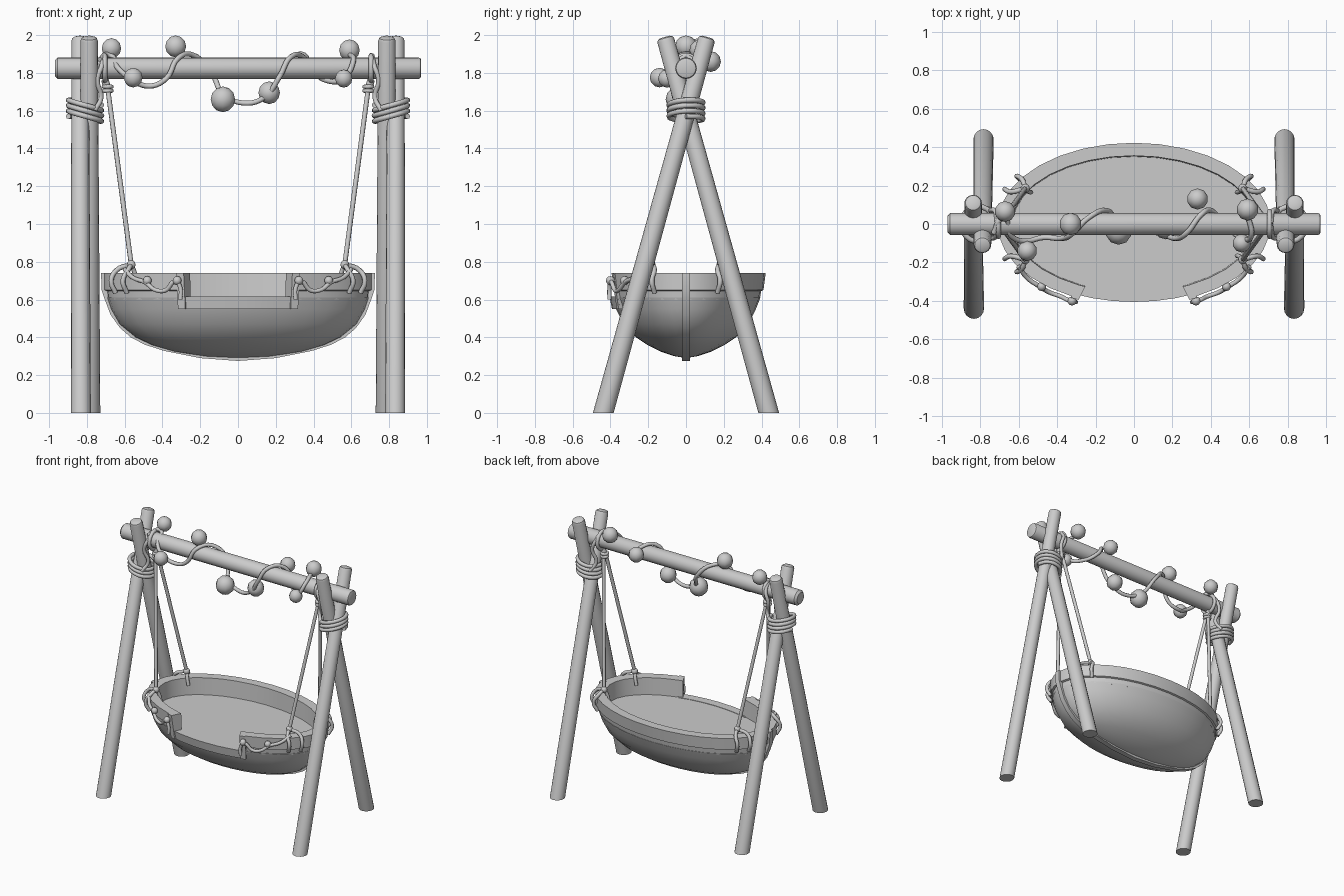
import bpy, bmesh
from math import sin, cos, pi, radians
from mathutils import Vector

if "Cube" in bpy.data.objects:
    bpy.data.objects.remove(bpy.data.objects["Cube"])


def finish(name, bm, angle=35):
    bmesh.ops.recalc_face_normals(bm, faces=bm.faces)
    me = bpy.data.meshes.new(name)
    bm.to_mesh(me)
    bm.free()
    ob = bpy.data.objects.new(name, me)
    bpy.context.collection.objects.link(ob)
    bpy.ops.object.select_all(action='DESELECT')
    ob.select_set(True)
    bpy.context.view_layer.objects.active = ob
    bpy.ops.object.shade_smooth_by_angle(angle=radians(angle))
    return ob


def bridge(bm, rings, closed=True):
    for a, b in zip(rings, rings[1:]):
        n = len(a)
        for i in range(n if closed else n - 1):
            j = (i + 1) % n
            bm.faces.new((a[i], a[j], b[j], b[i]))


def log(name, p0, p1, r0, r1, bevel, both=False, n=16):
    """Tapered round log; the base is cut level with the ground unless both ends are bevelled."""
    p0, p1 = Vector(p0), Vector(p1)
    d = p1 - p0
    length = d.length
    d.normalize()
    q = d.to_track_quat('Z', 'Y')
    steps = [(0, r0 - bevel), (bevel, r0)] if both else [(0, r0)]
    steps += [(length - bevel, r1), (length - bevel * .3, r1 - bevel * .3), (length, r1 - bevel)]
    bm = bmesh.new()
    rings = [[bm.verts.new(p0 + q @ Vector((r * cos(2 * pi * i / n), r * sin(2 * pi * i / n), t)))
              for i in range(n)] for t, r in steps]
    if not both:
        for v in rings[0]:
            v.co -= d * (v.co.z / d.z)
    bridge(bm, rings)
    bm.faces.new(rings[0])
    bm.faces.new(rings[-1])
    return finish(name, bm)


def rope(name, pts, r, cyclic=False, res=5):
    cu = bpy.data.curves.new(name, 'CURVE')
    cu.dimensions = '3D'
    cu.bevel_depth, cu.bevel_resolution, cu.resolution_u = r, 2, res
    cu.use_fill_caps = True
    sp = cu.splines.new('BEZIER')
    sp.bezier_points.add(len(pts) - 1)
    for bp, p in zip(sp.bezier_points, pts):
        bp.co = p
        bp.handle_left_type = bp.handle_right_type = 'AUTO'
    sp.use_cyclic_u = cyclic
    ob = bpy.data.objects.new(name, cu)
    bpy.context.collection.objects.link(ob)
    return ob


def ball(name, p, r, n=10):
    bm = bmesh.new()
    bmesh.ops.create_uvsphere(bm, u_segments=n, v_segments=6, radius=r)
    bmesh.ops.translate(bm, verts=bm.verts, vec=p)
    return finish(name, bm, 60)


def sweep_rim(name, section, a0, a1, n):
    """Sweep a section of (rx, ry, z) points along an elliptical arc in degrees."""
    bm = bmesh.new()
    rings = []
    for i in range(n + 1):
        a = radians(a0 + (a1 - a0) * i / n)
        rings.append([bm.verts.new((rx * cos(a), ry * sin(a), z)) for rx, ry, z in section])
    bridge(bm, rings)
    bm.faces.new(rings[0])
    bm.faces.new(rings[-1])
    return finish(name, bm)


# A-frame poles and crossbar
for s in (-1, 1):
    log("front_pole", (s * .832, -.438, 0), (s * .836, .112, 1.99), .053, .046, .02)
    log("back_pole", (s * .782, .438, 0), (s * .788, -.112, 1.99), .053, .046, .02)
log("crossbar", (-.97, 0, 1.825), (.97, 0, 1.825), .057, .057, .015, both=True)

# Hull bowl
N = 32
bm = bmesh.new()
shape = [(.695, .395, .612), (.675, .37, .55), (.63, .33, .47), (.545, .265, .40),
         (.46, .205, .36), (.34, .135, .325), (.18, .06, .30)]
rings = [[bm.verts.new((rx * cos(2 * pi * i / N), ry * sin(2 * pi * i / N), z)) for i in range(N)]
         for rx, ry, z in shape]
bridge(bm, rings)
tip = bm.verts.new((0, 0, .29))
for i in range(N):
    bm.faces.new((rings[-1][i], rings[-1][(i + 1) % N], tip))
bm.faces.new(rings[0])   # floor inside the bowl
finish("hull_and_floor", bm)

# Raised rim with an entry gap at the front, lowered sill and posts
sweep_rim("rim", [(.71, .422, .74), (.71, .41, .65), (.695, .398, .645), (.69, .39, .6),
                  (.63, .35, .6), (.635, .355, .74)], -63, 243, 28)
sweep_rim("entry_sill", [(.705, .405, .615), (.69, .392, .55), (.63, .34, .55), (.63, .34, .615)],
          -117, -63, 6)
for a in (-66.5, -117):
    sweep_rim("entry_post", [(.722, .43, .74), (.70, .40, .55), (.63, .35, .55), (.635, .355, .74)],
              a, a + 3.5, 1)

# Keel strip running end to end under the hull
outer = [(.725, .74), (.722, .65), (.705, .60), (.675, .52), (.625, .45), (.565, .398),
         (.49, .36), (.39, .328), (.2, .29), (0, .275)]
bm = bmesh.new()
path = [(x, z) for x, z in outer] + [(-x, z) for x, z in outer[-2::-1]]
rings = []
for x, z in path:
    k = Vector((-x * .055, 0, .05 * (1 - abs(x) / .74)))
    o = Vector((x, 0, z))
    rings.append([bm.verts.new(p + Vector((0, y, 0)))
                  for p, y in ((o, -.02), (o, .02), (o + k, .02), (o + k, -.02))])
bridge(bm, rings)
bm.faces.new(rings[0])
bm.faces.new(rings[-1])
finish("keel", bm)

for s in (-1, 1):
    # Rope lashing around the pole crossing
    pts = []
    for i in range(29):
        a = 2 * pi * i / 8
        pts.append((s * (.81 + .088 * cos(a)), .09 * sin(a), 1.55 + .1 * i / 28 + .02 * cos(a)))
    rope("pole_lashing", pts, .014, res=3)
    # Strands from the lashing over the crossbar
    for y in (-1, 1):
        rope("lashing_strand", [(s * .76, y * .08, 1.6), (s * .725, y * .05, 1.67),
                                (s * .745, y * .07, 1.76), (s * .72, y * .065, 1.84),
                                (s * .71, 0, 1.893)], .013)
    # Hanger loop around the crossbar and its knot
    rope("hanger_loop", [(s * .705, .066 * cos(i * pi / 4), 1.825 + .068 * sin(i * pi / 4))
                         for i in range(8)], .013, True, 3)
    rope("hanger_neck", [(s * .705, 0, 1.765), (s * .69, 0, 1.71)], .02)
    for dz in (0, .022):
        rope("hanger_knot", [(s * .69 + .021 * cos(i * pi / 3), .021 * sin(i * pi / 3), 1.705 + dz)
                             for i in range(6)], .011, True, 3)
    for y in (-1, 1):
        # Suspension rope, knot and splayed loops around the rim
        low = Vector((s * .565, y * .185, .785))
        rope("suspension_rope", [(s * .69, y * .012, 1.72), low], .013)
        ball("rope_knot", low, .024)
        for da in (-5, 5):
            a = radians(29 + da)
            loop = [(.70, .41, .758), (.735, .445, .70), (.71, .41, .635)]
            rope("rim_tie", [low] + [(s * rx * cos(a), y * ry * sin(a), z) for rx, ry, z in loop], .013)
        rope("inner_tie", [low, (s * .55, y * .17, .75), (s * .535, y * .165, .69)], .012)
    # Draped cord with knots along the front of the rim
    rope("rim_cord", [(s * .60, -.22, .76), (s * .555, -.28, .715), (s * .49, -.325, .69),
                      (s * .44, -.355, .652), (s * .385, -.375, .648), (s * .33, -.40, .695),
                      (s * .305, -.405, .66), (s * .305, -.405, .60)], .012)
    for p in ((s * .48, -.325, .70), (s * .322, -.40, .70)):
        ball("cord_knot", p, .024)

# Vine wound around the crossbar
rope("vine", [(-.73, -.05, 1.87), (-.68, .03, 1.895), (-.64, -.06, 1.83), (-.57, -.09, 1.77),
              (-.47, -.07, 1.73), (-.38, -.075, 1.77), (-.32, -.05, 1.875), (-.24, .03, 1.895),
              (-.14, .07, 1.80), (-.08, .0, 1.69), (.03, -.03, 1.64), (.14, -.05, 1.67),
              (.22, -.075, 1.78), (.28, -.04, 1.885), (.35, .05, 1.88), (.40, .07, 1.81),
              (.47, .0, 1.76), (.56, -.075, 1.77), (.61, -.06, 1.86), (.59, .05, 1.90)], .014)
for x, y, z, r in ((-.67, .065, 1.93, .054), (-.555, -.14, 1.775, .052), (-.33, 0, 1.94, .058),
                   (-.08, -.04, 1.66, .068), (.165, -.02, 1.695, .06), (.33, .13, 1.86, .055),
                   (.59, .075, 1.92, .057), (.56, -.10, 1.77, .048)):
    ball("vine_fruit", (x, y, z), r)
